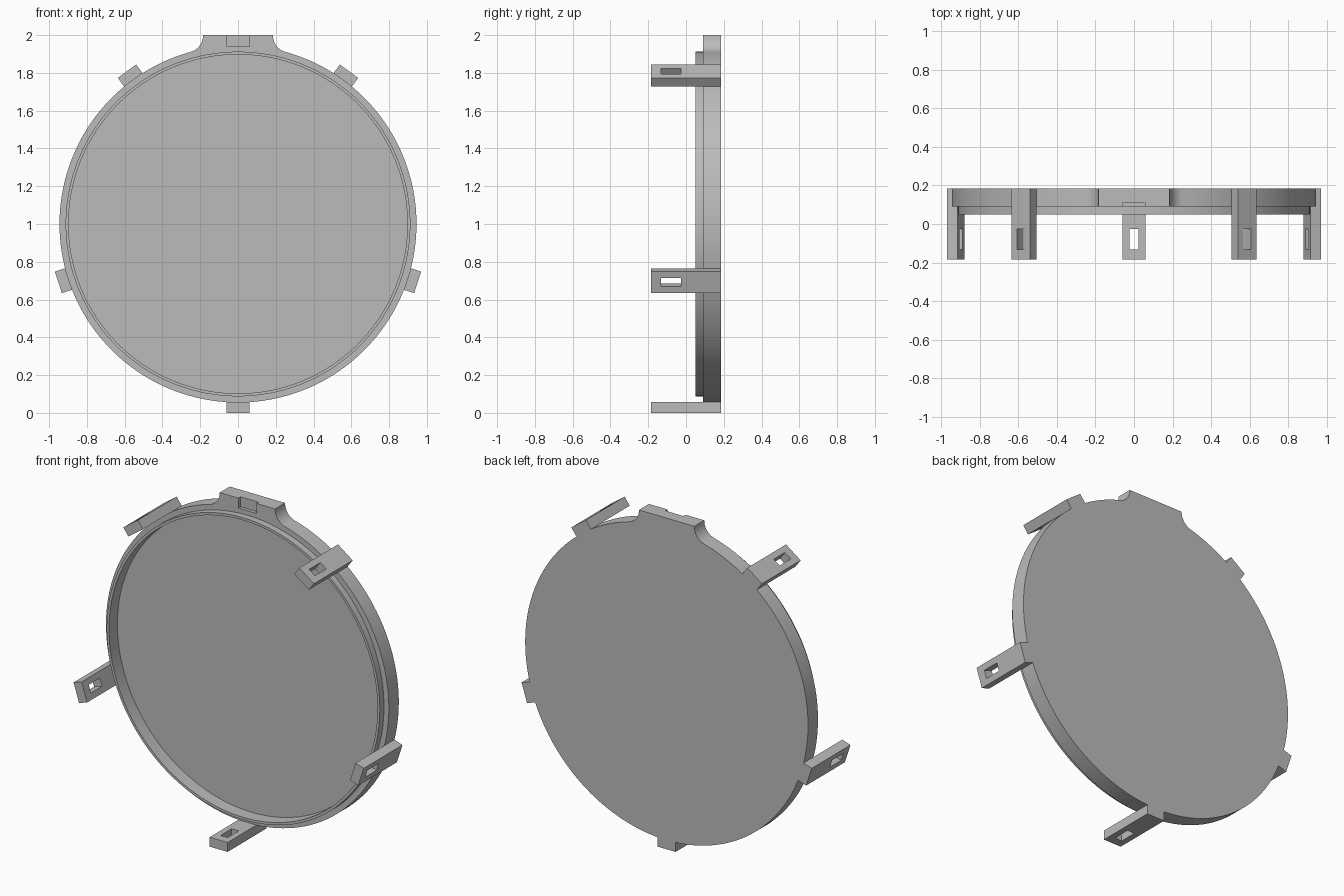
import bpy
import bmesh
from math import sin, cos, pi, atan2, sqrt, radians
from mathutils import Matrix, Vector

if "Cube" in bpy.data.objects:
    bpy.data.objects.remove(bpy.data.objects["Cube"])

grey = bpy.data.materials.new("plain grey")
grey.use_nodes = True
grey.diffuse_color = (0.5, 0.5, 0.5, 1)
grey.node_tree.nodes["Principled BSDF"].inputs["Base Color"].default_value = (0.5, 0.5, 0.5, 1)

R = 0.945                 # disc radius
CENTRE = Vector((0, 0, 1))
FRONT, BACK = 0.09, 0.185  # disc faces along y


def prism(name, outline, y0, y1):
    """Extrude an (x, z) outline, measured from the disc centre, along y."""
    bm = bmesh.new()
    face = bm.faces.new([bm.verts.new((x, y0, z)) for x, z in outline])
    side = bmesh.ops.extrude_face_region(bm, geom=[face])["geom"]
    moved = [v for v in side if isinstance(v, bmesh.types.BMVert)]
    bmesh.ops.translate(bm, verts=moved, vec=(0, y1 - y0, 0))
    bmesh.ops.translate(bm, verts=bm.verts, vec=CENTRE)
    bmesh.ops.recalc_face_normals(bm, faces=bm.faces)
    mesh = bpy.data.meshes.new(name)
    bm.to_mesh(mesh)
    bm.free()
    mesh.materials.append(grey)
    obj = bpy.data.objects.new(name, mesh)
    bpy.context.collection.objects.link(obj)
    return obj


def arc(cx, cz, r, a0, a1, n):
    return [(cx + r * cos(a0 + (a1 - a0) * i / n), cz + r * sin(a0 + (a1 - a0) * i / n))
            for i in range(n + 1)]


def circle(r):
    return arc(0, 0, r, 0, 2 * pi, 180)[:-1]


def box(x0, x1, z0, z1):
    return [(x0, z0), (x1, z0), (x1, z1), (x0, z1)]


def select(obj):
    bpy.ops.object.select_all(action="DESELECT")
    obj.select_set(True)
    bpy.context.view_layer.objects.active = obj


def combine(obj, tool, operation):
    """Apply a boolean and discard the tool object."""
    select(obj)
    mod = obj.modifiers.new("cut", "BOOLEAN")
    mod.operation, mod.solver, mod.object = operation, "EXACT", tool
    bpy.ops.object.modifier_apply(modifier=mod.name)
    bpy.data.objects.remove(tool)


# Disc outline with a filleted tab on top
tab, fillet = 0.185, 0.09
fx = tab + fillet
fz = sqrt((R + fillet) ** 2 - fx ** 2)
meet = atan2(fz, fx)
right = arc(0, 0, R, -pi / 2, meet, 90)
right += arc(fx, fz, fillet, meet + pi, pi, 12)[1:] + [(tab, 1.0)]
left = [(-x, z) for x, z in reversed(right[1:])]
disc = prism("disc", right + left, FRONT, BACK)

# Raised lip, shallow dish and tab notch
combine(disc, prism("lip", circle(0.9125), 0.05, 0.11), "UNION")
combine(disc, prism("dish", circle(0.897), 0, 0.13), "DIFFERENCE")
combine(disc, prism("notch", box(-0.06, 0.06, 0.94, 1.1), 0.07, 0.11), "DIFFERENCE")
select(disc)
bpy.ops.object.shade_smooth_by_angle(angle=radians(30))

# Five slotted arms around the rim
names = ["bottom", "lower_left", "upper_left", "upper_right", "lower_right"]
for i, name in enumerate(names):
    arm = prism(name + "_arm", box(-0.06, 0.06, -1.0, -0.943), -BACK, BACK)
    slot = prism("slot", box(-0.024, 0.024, -1.1, -0.9), -0.133, -0.026)
    combine(arm, slot, "DIFFERENCE")
    turn = Matrix.Rotation(-i * 2 * pi / 5, 4, "Y")
    arm.data.transform(Matrix.Translation(CENTRE) @ turn @ Matrix.Translation(-CENTRE))
